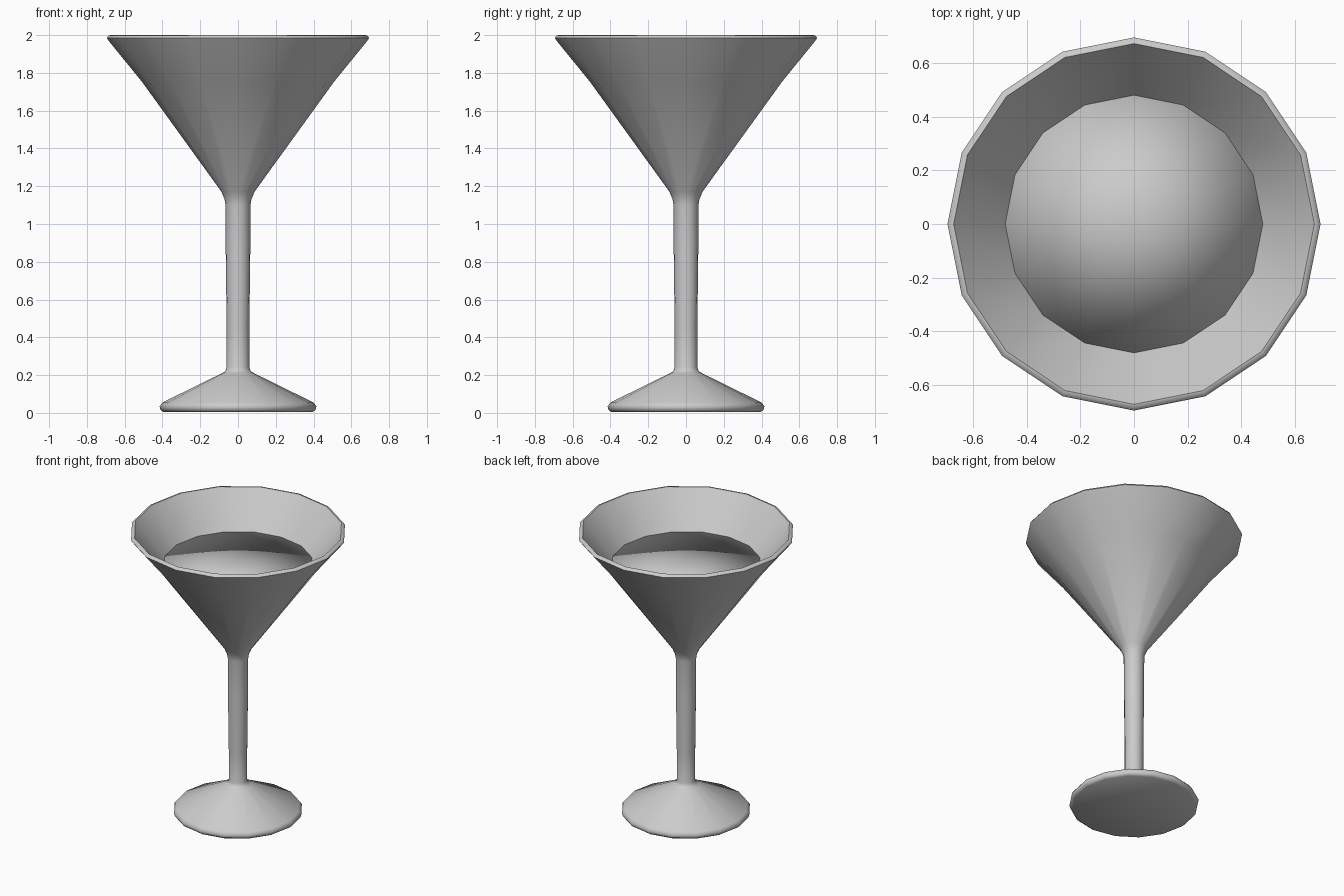
import bpy, bmesh, math

if "Cube" in bpy.data.objects:
    bpy.data.objects.remove(bpy.data.objects["Cube"])

SIDES = 16


def lathe(name, profile, smooth_angle):
    """Spin a (radius, height) profile around z; radius 0 makes a pole."""
    bm = bmesh.new()
    rings = []
    for r, z in profile:
        if r == 0:
            rings.append([bm.verts.new((0, 0, z))] * SIDES)
        else:
            rings.append([bm.verts.new((r * math.cos(math.tau * i / SIDES),
                                        r * math.sin(math.tau * i / SIDES), z))
                          for i in range(SIDES)])
    for a, b in zip(rings, rings[1:]):
        for i in range(SIDES):
            j = (i + 1) % SIDES
            bm.faces.new(dict.fromkeys((a[i], a[j], b[j], b[i])))
    bmesh.ops.recalc_face_normals(bm, faces=bm.faces)
    mesh = bpy.data.meshes.new(name)
    bm.to_mesh(mesh)
    bm.free()
    obj = bpy.data.objects.new(name, mesh)
    bpy.context.collection.objects.link(obj)
    bpy.ops.object.select_all(action='DESELECT')
    obj.select_set(True)
    bpy.context.view_layer.objects.active = obj
    bpy.ops.object.shade_smooth_by_angle(angle=math.radians(smooth_angle))
    return obj


# Glass: foot, stem, outer bowl, rounded rim, inner bowl
lathe("cocktail_glass", [
    (0, 0.005), (0.395, 0.005), (0.41, 0.015), (0.415, 0.035), (0.40, 0.055),
    (0.085, 0.21), (0.068, 0.22), (0.06, 0.24),
    (0.06, 0.45), (0.065, 0.85), (0.066, 1.10), (0.071, 1.13), (0.087, 1.17),
    (0.51, 1.755), (0.685, 1.97), (0.695, 1.985), (0.685, 1.998), (0.672, 2.0),
    (0.66, 1.985), (0.482, 1.77), (0.06, 1.20), (0, 1.17)], 60)

# Drink: filled cone just inside the bowl
lathe("drink", [(0, 1.77), (0.48, 1.77), (0.058, 1.20), (0, 1.175)], 180)
